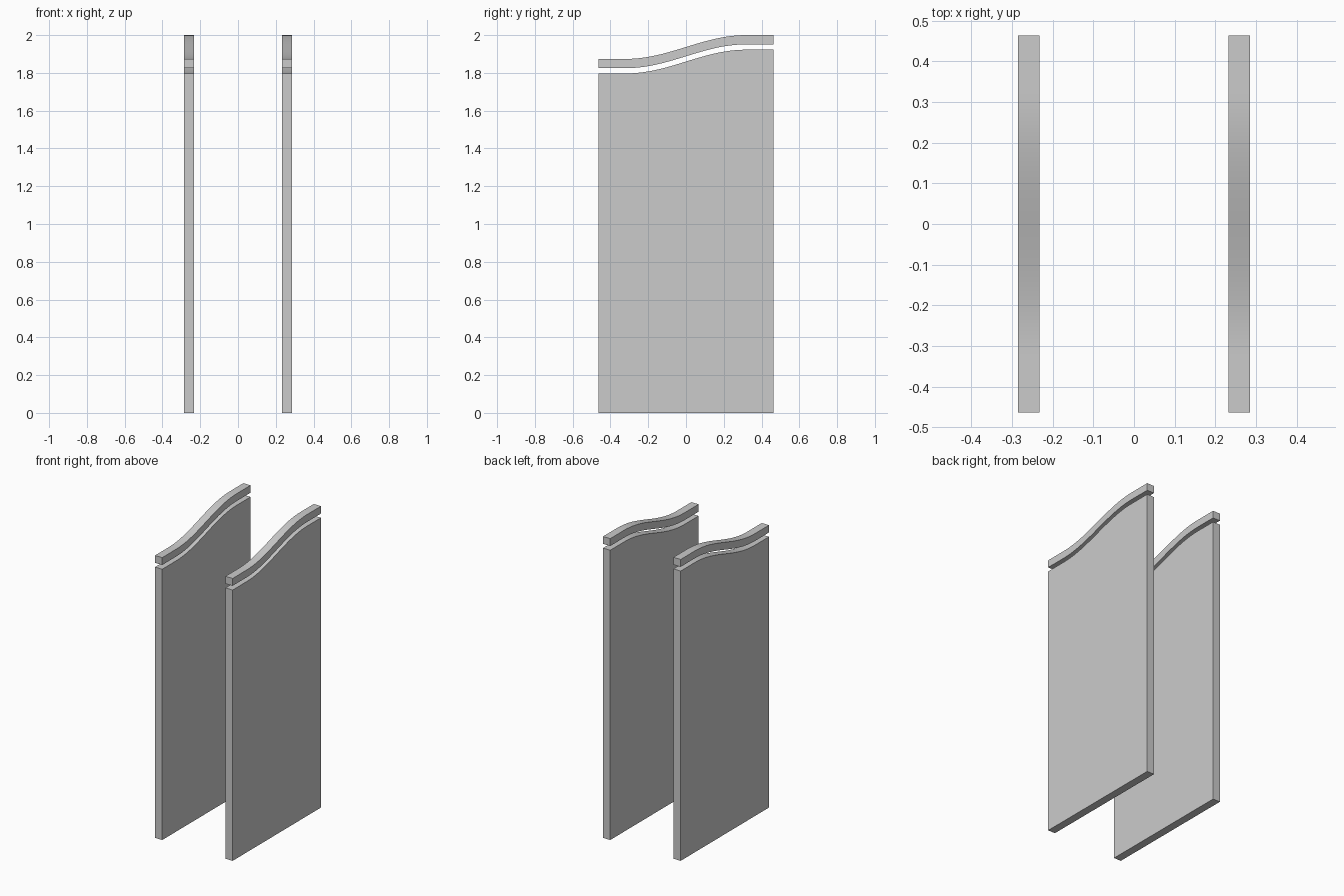
import bpy, bmesh, math

if "Cube" in bpy.data.objects:
    bpy.data.objects.remove(bpy.data.objects["Cube"])

HALF_DEPTH = 0.463
X_IN, X_OUT = 0.232, 0.285
RISE = 0.126
BEND = 0.32      # half-length of the S-bend
STEPS = 20


def wave(base):
    """S-shaped line in (y, z), flat at both ends, starting at height base."""
    pts = [(-HALF_DEPTH, base)]
    for i in range(STEPS + 1):
        t = i / STEPS
        pts.append((-BEND + 2 * BEND * t,
                    base + RISE * (1 - math.cos(math.pi * t)) / 2))
    pts.append((HALF_DEPTH, base + RISE))
    return pts


def slab(name, lower, upper, x0, x1):
    """Solid between two (y, z) lines, extruded along x."""
    outline = lower + upper[::-1]
    bm = bmesh.new()
    face = bm.faces.new([bm.verts.new((x0, y, z)) for y, z in outline])
    ext = bmesh.ops.extrude_face_region(bm, geom=[face])
    moved = [g for g in ext["geom"] if isinstance(g, bmesh.types.BMVert)]
    bmesh.ops.translate(bm, verts=moved, vec=(x1 - x0, 0, 0))
    bmesh.ops.recalc_face_normals(bm, faces=bm.faces[:])
    mesh = bpy.data.meshes.new(name)
    bm.to_mesh(mesh)
    bm.free()
    obj = bpy.data.objects.new(name, mesh)
    bpy.context.collection.objects.link(obj)
    bpy.ops.object.select_all(action='DESELECT')
    obj.select_set(True)
    bpy.context.view_layer.objects.active = obj
    bpy.ops.object.shade_smooth_by_angle(angle=math.radians(30))
    return obj


floor_line = [(-HALF_DEPTH, 0), (HALF_DEPTH, 0)]
for side, x0, x1 in (("left", -X_OUT, -X_IN), ("right", X_IN, X_OUT)):
    # Tall side panel with wavy top
    slab(side + "_panel", floor_line, wave(1.797), x0, x1)
    # Separate top rail following the wave
    slab(side + "_top_rail", wave(1.825), wave(1.874), x0, x1)
